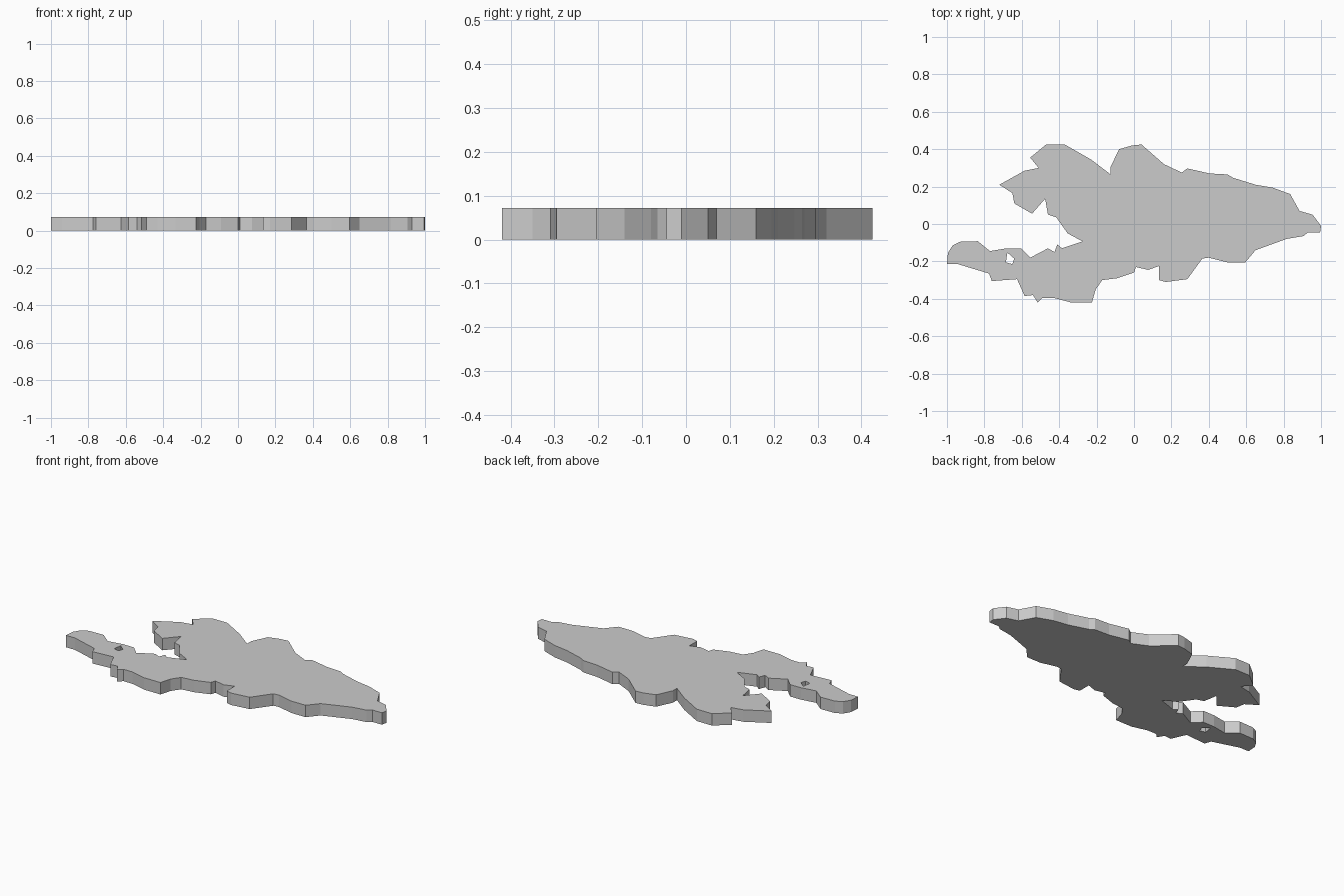
import bpy, bmesh

HEIGHT = 0.072

# Coastline of the island, clockwise from the north-west tip
coast = [
    (-0.72, 0.21), (-0.585, 0.285), (-0.51, 0.30), (-0.555, 0.355), (-0.47, 0.425),
    (-0.37, 0.425), (-0.23, 0.345), (-0.125, 0.265), (-0.125, 0.305), (-0.08, 0.40),
    (-0.01, 0.42), (0.04, 0.425), (0.16, 0.32), (0.255, 0.275), (0.285, 0.297),
    (0.405, 0.27), (0.50, 0.265), (0.53, 0.247), (0.65, 0.21), (0.74, 0.195),
    (0.835, 0.16), (0.885, 0.07), (0.955, 0.05), (1.0, -0.01), (0.995, -0.045),
    (0.93, -0.045), (0.905, -0.065), (0.815, -0.08), (0.65, -0.14), (0.595, -0.205),
    (0.50, -0.205), (0.40, -0.18), (0.365, -0.185), (0.285, -0.295), (0.17, -0.31),
    (0.135, -0.30), (0.135, -0.225), (0.075, -0.245), (0.01, -0.23), (0.0, -0.26),
    (-0.09, -0.29), (-0.17, -0.30), (-0.205, -0.35), (-0.225, -0.42), (-0.335, -0.42),
    (-0.43, -0.395), (-0.49, -0.395), (-0.515, -0.42), (-0.54, -0.38), (-0.585, -0.385),
    (-0.625, -0.295), (-0.76, -0.305), (-0.775, -0.265), (-0.94, -0.215), (-1.0, -0.215),
    (-0.995, -0.155), (-0.97, -0.115), (-0.93, -0.095), (-0.835, -0.092), (-0.77, -0.145),
    (-0.68, -0.13), (-0.605, -0.13), (-0.555, -0.18), (-0.46, -0.13), (-0.425, -0.15),
    (-0.41, -0.11), (-0.385, -0.13), (-0.275, -0.093), (-0.355, -0.05), (-0.415, 0.035),
    (-0.46, 0.05), (-0.475, 0.135), (-0.545, 0.055), (-0.64, 0.11), (-0.65, 0.165),
]
# Small inland hole
hole = [(-0.677, -0.153), (-0.64, -0.185), (-0.65, -0.215), (-0.685, -0.205)]


def loop_edges(bm, points):
    verts = [bm.verts.new((x, y, 0)) for x, y in points]
    return [bm.edges.new((verts[i - 1], verts[i])) for i in range(len(verts))]


# Flat slab: fill between coast and hole, then extrude upwards
bm = bmesh.new()
edges = loop_edges(bm, coast) + loop_edges(bm, hole)
bmesh.ops.triangle_fill(bm, edges=edges, use_beauty=True)
result = bmesh.ops.extrude_face_region(bm, geom=bm.faces[:], use_keep_orig=True)
top = [g for g in result["geom"] if isinstance(g, bmesh.types.BMVert)]
bmesh.ops.translate(bm, verts=top, vec=(0, 0, HEIGHT))
bmesh.ops.recalc_face_normals(bm, faces=bm.faces[:])

mesh = bpy.data.meshes.new("island_slab")
bm.to_mesh(mesh)
bm.free()
island = bpy.data.objects.new("island_slab", mesh)
bpy.context.collection.objects.link(island)
